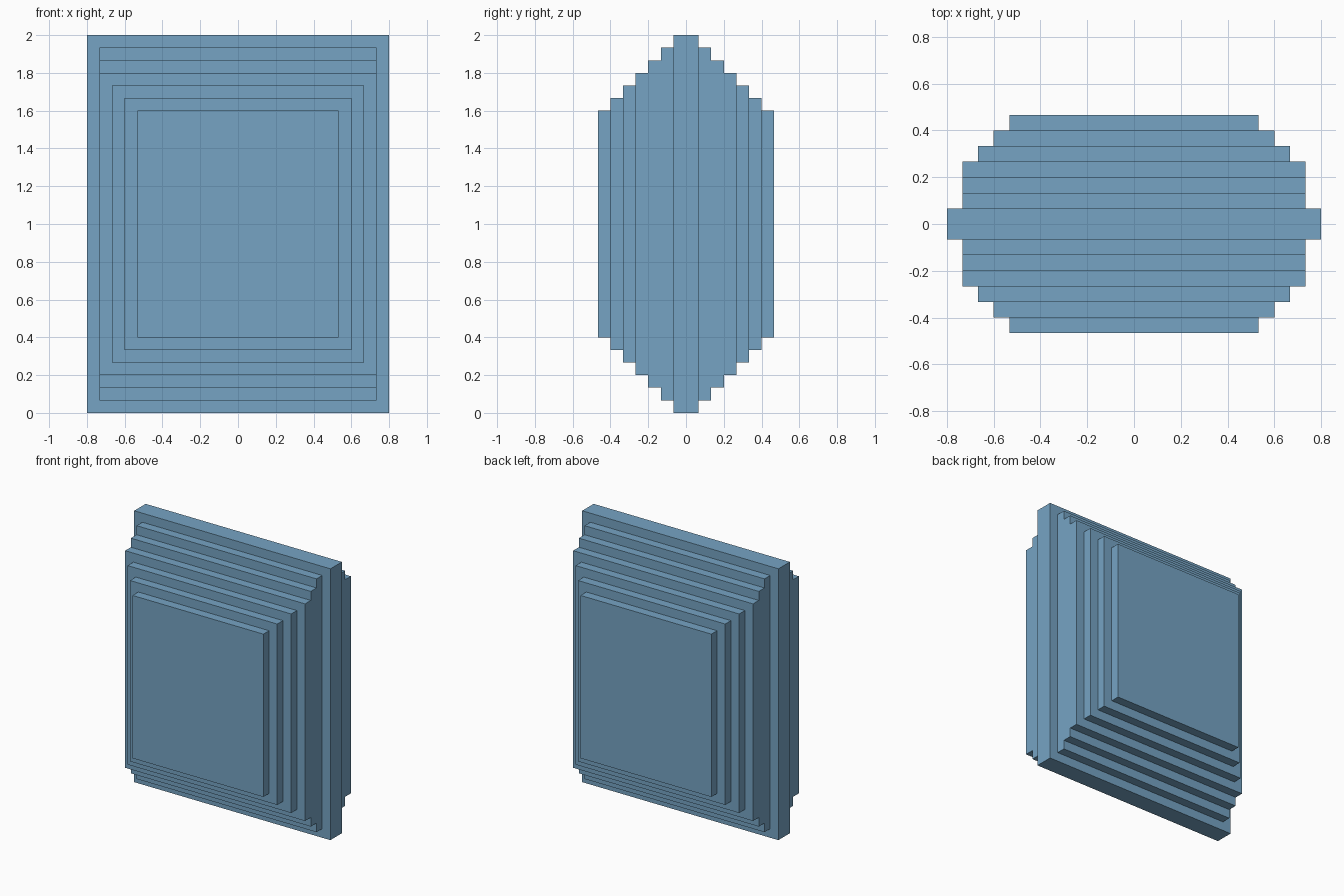
import bpy
import bmesh
from mathutils import Matrix, Vector

if "Cube" in bpy.data.objects:
    bpy.data.objects.remove(bpy.data.objects["Cube"], do_unlink=True)

STEP = 2 / 30          # one stair step
CENTRE_Z = 1.0

# Single blue material
blue = bpy.data.materials.new("steel_blue")
blue.use_nodes = True
colour = (0.18, 0.37, 0.55, 1)
blue.diffuse_color = colour
blue.node_tree.nodes["Principled BSDF"].inputs["Base Color"].default_value = colour


def slab(name, half_width, half_height, y0, y1):
    """Upright rectangular plate, sizes in steps, between depths y0 and y1."""
    bm = bmesh.new()
    size = Vector((2 * half_width, y1 - y0, 2 * half_height)) * STEP
    centre = Vector((0, (y0 + y1) / 2 * STEP, 0))
    bmesh.ops.create_cube(bm, size=1, matrix=Matrix.Translation(centre) @ Matrix.Diagonal((*size, 1)))
    mesh = bpy.data.meshes.new(name)
    bm.to_mesh(mesh)
    bm.free()
    mesh.materials.append(blue)
    obj = bpy.data.objects.new(name, mesh)
    obj.location.z = CENTRE_Z
    bpy.context.collection.objects.link(obj)
    return obj


# Central full-size plate
slab("core_plate", 12, 15, -1, 1)

# Shrinking tiers on the front, mirrored to the back
for i, half_width in enumerate((11, 11, 11, 10, 9, 8), start=1):
    tier = slab(f"tier_{i}", half_width, 15 - i, -(i + 1), -i)
    mirror = tier.modifiers.new("mirror_to_back", 'MIRROR')
    mirror.use_axis = (False, True, False)
    mirror.use_mirror_merge = False
